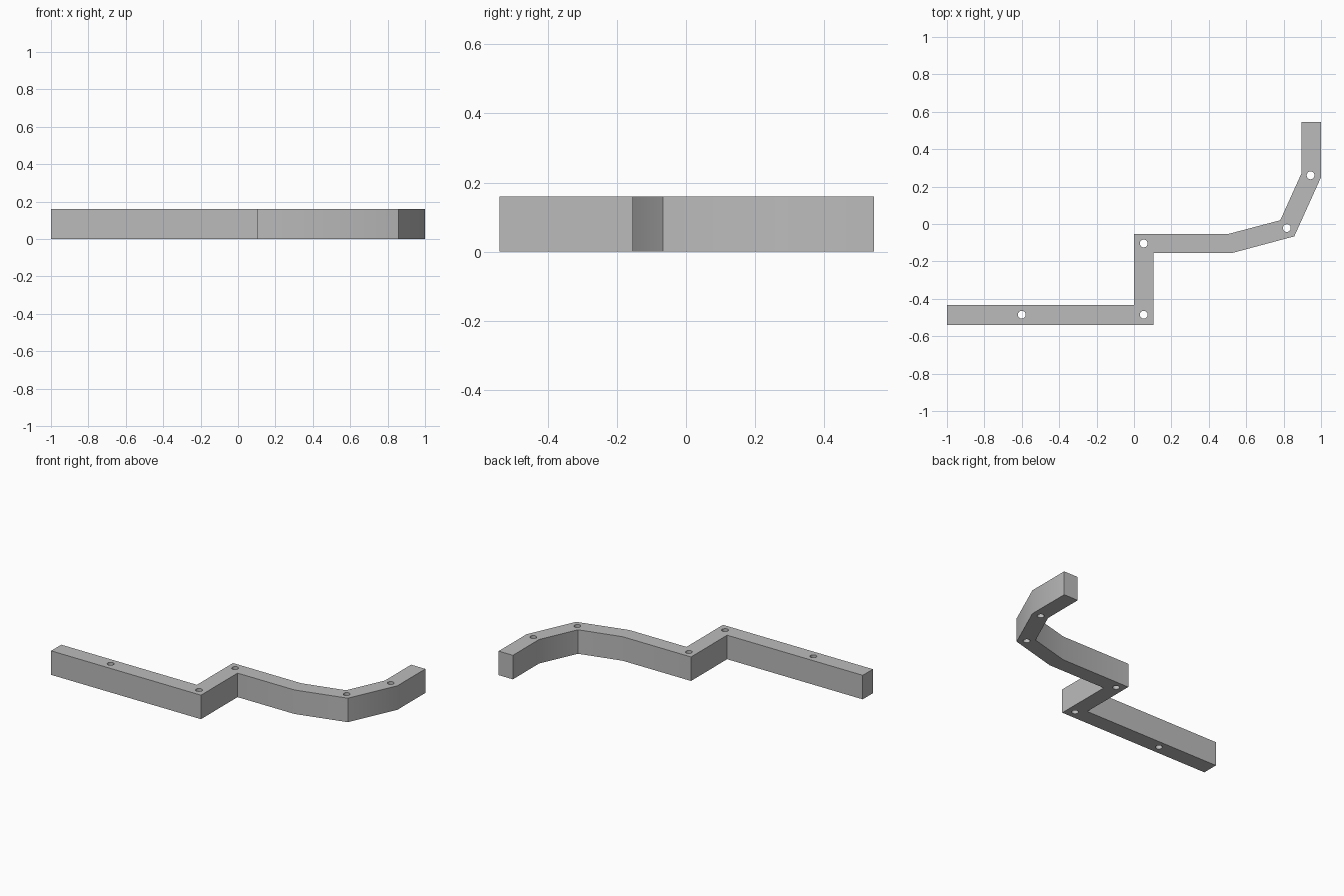
import bpy
import bmesh
from math import cos, sin, tau, radians

HEIGHT = 0.16
HOLE_RADIUS = 0.021
HOLE_SIDES = 24

cube = bpy.data.objects.get("Cube")
if cube:
    bpy.data.objects.remove(cube, do_unlink=True)

# Plain grey material
grey = bpy.data.materials.new("plain grey")
grey.use_nodes = True
colour = (0.5, 0.5, 0.5, 1)
grey.diffuse_color = colour
grey.node_tree.nodes["Principled BSDF"].inputs["Base Color"].default_value = colour

# Plan outline of the bent bar, and the centres of its pin holes
outline = [
    (-1, -0.54), (0.105, -0.54), (0.105, -0.155), (0.525, -0.155),
    (0.857, -0.066), (1, 0.25), (1, 0.545), (0.895, 0.545),
    (0.895, 0.27), (0.782, 0.02), (0.505, -0.053), (0, -0.053),
    (0, -0.433), (-1, -0.433),
]
hole_centres = [(-0.6, -0.485), (0.052, -0.485), (0.052, -0.104),
                (0.817, -0.022), (0.944, 0.26)]


def add_loop(curve, points):
    spline = curve.splines.new("POLY")
    spline.points.add(len(points) - 1)
    for point, (x, y) in zip(spline.points, points):
        point.co = (x, y, 0, 1)
    spline.use_cyclic_u = True


# Flat filled profile with round holes, extruded to full height
profile = bpy.data.curves.new("bent_bar", "CURVE")
profile.dimensions = "2D"
profile.fill_mode = "BOTH"
profile.extrude = HEIGHT / 2
add_loop(profile, outline)
for cx, cy in hole_centres:
    angles = [tau * i / HOLE_SIDES for i in range(HOLE_SIDES)]
    add_loop(profile, [(cx + HOLE_RADIUS * cos(a), cy + HOLE_RADIUS * sin(a))
                       for a in angles])

bar = bpy.data.objects.new("bent_bar", profile)
bpy.context.collection.objects.link(bar)
bpy.ops.object.select_all(action="DESELECT")
bar.select_set(True)
bpy.context.view_layer.objects.active = bar
bpy.ops.object.convert(target="MESH")
bar = bpy.context.object

# Weld the caps to the walls and stand the bar on the ground
bm = bmesh.new()
bm.from_mesh(bar.data)
bmesh.ops.remove_doubles(bm, verts=bm.verts, dist=0.0005)
bmesh.ops.translate(bm, verts=bm.verts, vec=(0, 0, HEIGHT / 2))
bmesh.ops.recalc_face_normals(bm, faces=bm.faces)
bm.to_mesh(bar.data)
bm.free()

bar.data.materials.clear()
bar.data.materials.append(grey)
bpy.ops.object.shade_smooth_by_angle(angle=radians(30))
